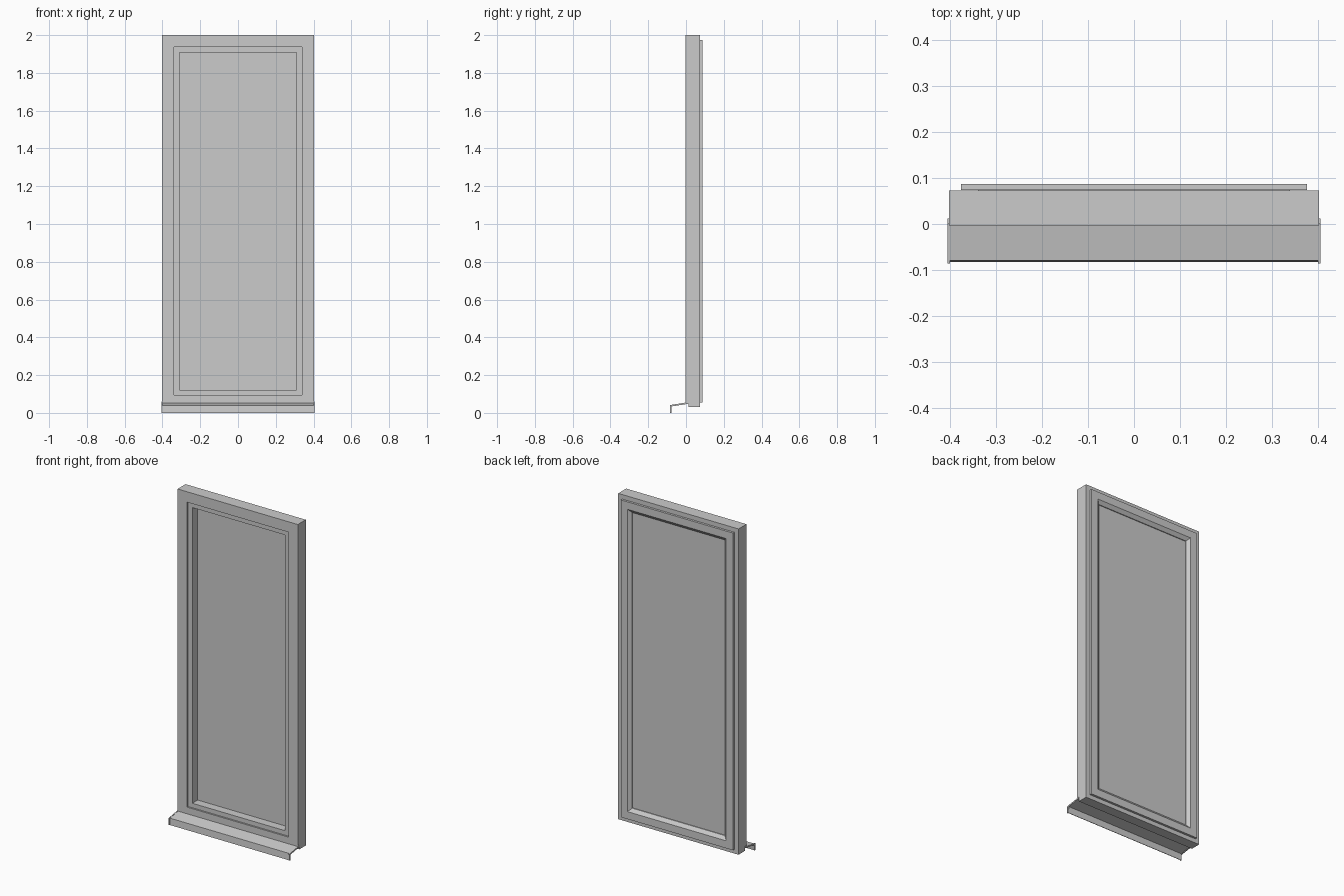
import bpy, bmesh

cube = bpy.data.objects.get("Cube")
if cube:
    bpy.data.objects.remove(cube, do_unlink=True)

grey = bpy.data.materials.new("plain_grey")
grey.use_nodes = True
GREY = (0.6, 0.6, 0.6, 1)
grey.diffuse_color = GREY
grey.node_tree.nodes["Principled BSDF"].inputs["Base Color"].default_value = GREY


def finish(name, bm):
    bmesh.ops.recalc_face_normals(bm, faces=bm.faces[:])
    mesh = bpy.data.meshes.new(name)
    bm.to_mesh(mesh)
    bm.free()
    mesh.materials.append(grey)
    obj = bpy.data.objects.new(name, mesh)
    bpy.context.collection.objects.link(obj)
    return obj


def ring(name, half, bottom, top, profile):
    """Closed (inset, y) profile swept round an upright rectangle."""
    bm = bmesh.new()
    loops = []
    for d, y in profile:
        w, lo, hi = half - d, bottom + d, top - d
        loops.append([bm.verts.new(p) for p in
                      ((-w, y, lo), (w, y, lo), (w, y, hi), (-w, y, hi))])
    for i, a in enumerate(loops):
        b = loops[(i + 1) % len(loops)]
        for k in range(4):
            n = (k + 1) % 4
            bm.faces.new((a[k], a[n], b[n], b[k]))
    return finish(name, bm)


def extrude_x(name, x0, x1, outline):
    """Solid made from a (y, z) outline running along x."""
    bm = bmesh.new()
    face = bm.faces.new([bm.verts.new((x0, y, z)) for y, z in outline])
    ext = bmesh.ops.extrude_face_region(bm, geom=[face])
    moved = [g for g in ext["geom"] if isinstance(g, bmesh.types.BMVert)]
    bmesh.ops.translate(bm, verts=moved, vec=(x1 - x0, 0, 0))
    return finish(name, bm)


def box(name, half, y0, y1, z0, z1):
    return extrude_x(name, -half, half, [(y0, z0), (y1, z0), (y1, z1), (y0, z1)])


# Outer frame, notched along the bottom front edge to take the sill
frame = ring("outer_frame", 0.402, 0.031, 2.0,
             [(0, -0.003), (0.063, -0.003), (0.063, 0.073), (0, 0.073)])
cutter = box("sill_notch_cutter", 0.5, -0.1, 0.012, 0.0, 0.05)
cutter.hide_render = True
cutter.hide_viewport = True
cutter.display_type = "WIRE"
notch = frame.modifiers.new("sill_notch", "BOOLEAN")
notch.object = cutter
notch.solver = "EXACT"

# Sash: set back inside the frame at the front, lapping over it at the back,
# with a splayed glazing bead round the inside
ring("sash", 0.375, 0.056, 1.973,
     [(0.036, 0.007), (0.065, 0.007), (0.065, 0.071), (0.045, 0.087),
      (0, 0.087), (0, 0.0735), (0.036, 0.0735)])

# Pane
box("pane", 0.313, 0.058, 0.066, 0.118, 1.911)

# Sill sheet with a turned-down front lip
extrude_x("sill_sheet", -0.4, 0.4,
          [(0.011, 0.053), (-0.075, 0.037), (-0.079, 0.0), (-0.082, 0.0),
           (-0.079, 0.04), (0.011, 0.056)][::-1])

# End caps following the sill section
for side, name in ((-1, "right_sill_cap"), (1, "left_sill_cap")):
    extrude_x(name, side * 0.399, side * 0.405,
              [(0.012, 0.048), (-0.078, 0.034), (-0.078, 0.0), (-0.086, 0.0),
               (-0.086, 0.041), (0.0, 0.055), (0.0, 0.059), (0.012, 0.059)])
